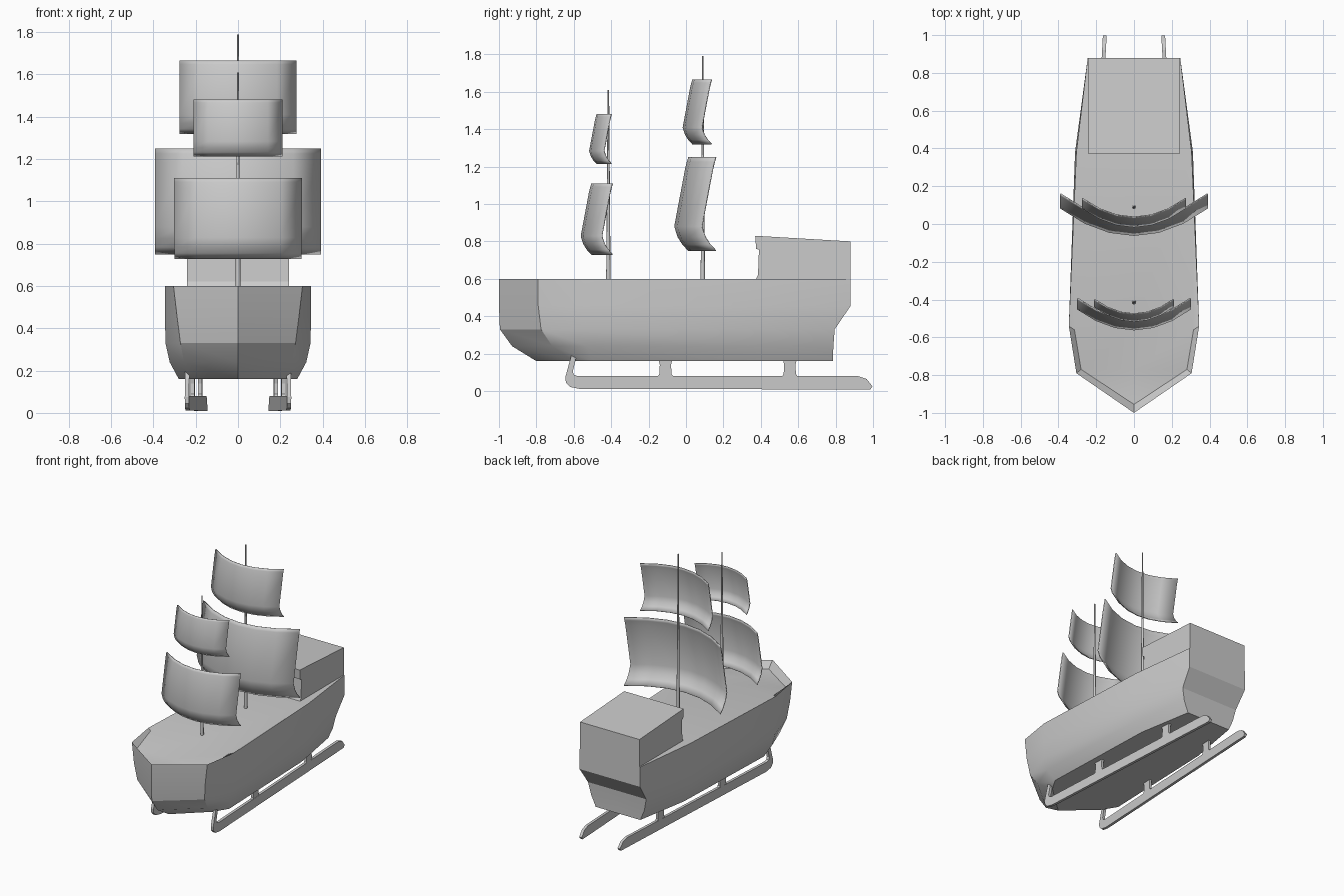
import bpy, bmesh, math

if "Cube" in bpy.data.objects:
    bpy.data.objects.remove(bpy.data.objects["Cube"])


def finish(name, bm, angle=None):
    bmesh.ops.remove_doubles(bm, verts=bm.verts, dist=1e-4)
    bmesh.ops.recalc_face_normals(bm, faces=bm.faces)
    me = bpy.data.meshes.new(name)
    bm.to_mesh(me)
    bm.free()
    ob = bpy.data.objects.new(name, me)
    bpy.context.collection.objects.link(ob)
    if angle:
        bpy.ops.object.select_all(action='DESELECT')
        ob.select_set(True)
        bpy.context.view_layer.objects.active = ob
        bpy.ops.object.shade_smooth_by_angle(angle=math.radians(angle))
    return ob


def loft(bm, rows, closed):
    grid = [[bm.verts.new(p) for p in row] for row in rows]
    n = len(rows[0])
    for a, b in zip(grid, grid[1:]):
        for i in range(n if closed else n - 1):
            j = (i + 1) % n
            bm.faces.new((a[i], a[j], b[j], b[i]))


def prism(name, outline, x_of_y, width):
    """Side profile in (y, z), thickened in x and following a slanted line."""
    bm = bmesh.new()
    sides = [[bm.verts.new((x_of_y(y) + s * width / 2, y, z)) for y, z in outline] for s in (-1, 1)]
    bm.faces.new(sides[0])
    bm.faces.new(sides[1][::-1])
    n = len(outline)
    for i in range(n):
        j = (i + 1) % n
        bm.faces.new((sides[0][i], sides[0][j], sides[1][j], sides[1][i]))
    return finish(name, bm)


# Hull: stations from bow to stern, each a deck edge point plus (x, y) at five levels
LEVELS = (0.6, 0.455, 0.33, 0.24, 0.16)
stations = [
    ((0, -.955, .55), [(0, -1), (0, -1), (0, -.995), (0, -.93), (0, -.8)]),
    ((.28, -.77, .55), [(.305, -.79), (.288, -.79), (.272, -.775), (.255, -.715), (.22, -.6)]),
    ((.315, -.56, .592), [(.345, -.54), (.345, -.54), (.343, -.54), (.323, -.53), (.28, -.5)]),
    ((.305, .38, .6), [(.305, .38), (.312, .38), (.31, .38), (.29, .38), (.25, .38)]),
    ((.245, .88, .6), [(.245, .88), (.245, .88), (.235, .795), (.215, .788), (.18, .785)]),
]
stations.append(((0, .88, .6), [(0, y) for x, y in stations[-1][1]]))
rows = []
for (dx, dy, dz), pts in stations:
    half = [(dx, dy, dz)] + [(x, y, z) for (x, y), z in zip(pts, LEVELS)]
    port = [(-x, y, z) for x, y, z in reversed(half)]
    rows.append([(0, dy, dz)] + half + [(0, pts[-1][1], LEVELS[-1])] + port)
bm = bmesh.new()
loft(bm, rows, True)
finish("hull", bm, 25)

# Stern cabin: recessed front wall under a small roof lip
profile = [(.88, .6), (.88, .80), (.37, .83), (.375, .76), (.39, .755), (.385, .62), (.375, .6)]
prism("stern_cabin", profile, lambda y: 0, .48)

# Runners under the hull, closer together at the stern
runner = [(-.605, .22), (-.58, .21), (-.605, .105), (-.6, .088), (-.58, .08), (.92, .08),
          (.965, .065), (.997, .025), (.985, .008), (-.57, .012), (-.62, .022), (-.642, .045),
          (-.645, .075)]
for side, s in (("right", 1), ("left", -1)):
    line = lambda y: s * (.241 - (y + .63) * .053)
    prism("runner_" + side, runner, line, .02)
    for k, y in (("front", -.11), ("rear", .555)):
        post = [(y - .045, .075), (y - .033, .09), (y - .03, .14), (y - .037, .17),
                (y + .037, .17), (y + .03, .14), (y + .033, .09), (y + .045, .075)]
        prism(f"runner_post_{k}_{side}", post, line, .018)

# Masts
for name, y, top in (("main_mast", .09, 1.79), ("fore_mast", -.415, 1.61)):
    bm = bmesh.new()
    ring = [(math.cos(a * math.pi / 4), math.sin(a * math.pi / 4)) for a in range(8)]
    loft(bm, [[(c * r, y + d * r, z) for c, d in ring] for z, r in ((.57, .012), (top, .004))], True)
    bmesh.ops.holes_fill(bm, edges=bm.edges)
    finish(name, bm, 50)

# Sails: billowing sheets, bulge in proportion to their height
SHAPE = ((0, .15), (.07, .085), (.15, .035), (.26, 0), (.87, .115), (.95, .135), (1, .15))
for name, w, z0, z1, front in (("main_lower_sail", .39, .75, 1.25, -.06),
                               ("main_upper_sail", .275, 1.32, 1.665, -.015),
                               ("fore_lower_sail", .30, .73, 1.11, -.56),
                               ("fore_upper_sail", .21, 1.215, 1.48, -.515)):
    h = z1 - z0
    bm = bmesh.new()
    loft(bm, [[(w * u / 3, front + h * (b + .29 * (u / 3) ** 2), z0 + h * t)
               for u in range(-3, 4)] for t, b in SHAPE], False)
    sail = finish(name, bm, 40)
    mod = sail.modifiers.new("thickness", 'SOLIDIFY')
    mod.thickness = .006
    mod.offset = 0
